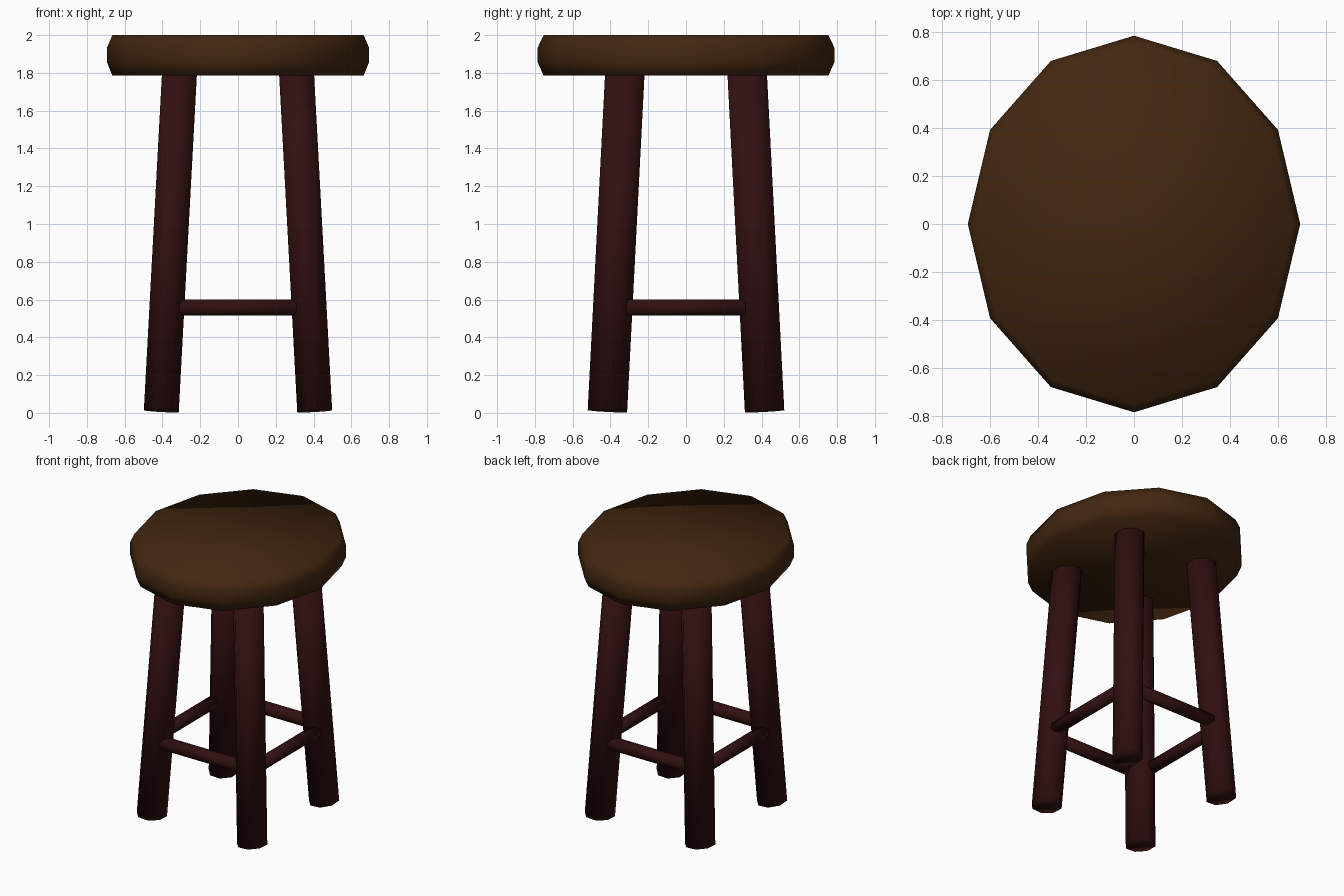
import bpy
import math
from mathutils import Vector, Matrix

cube = bpy.data.objects.get("Cube")
if cube:
    bpy.data.objects.remove(cube, do_unlink=True)


def make_material(name, rgb):
    mat = bpy.data.materials.new(name)
    mat.use_nodes = True
    mat.diffuse_color = (*rgb, 1)
    bsdf = mat.node_tree.nodes["Principled BSDF"]
    bsdf.inputs["Base Color"].default_value = (*rgb, 1)
    bsdf.inputs["Roughness"].default_value = 0.8
    return mat


seat_wood = make_material("brown seat wood", (0.055, 0.020, 0.005))
leg_wood = make_material("dark red wood", (0.032, 0.005, 0.005))


def loft(name, rings, mat):
    """Join equal-sided rings of points into a closed, smooth-shaded solid."""
    n = len(rings[0])
    verts = [p for ring in rings for p in ring]
    faces = [tuple(reversed(range(n))),
             tuple(range(len(verts) - n, len(verts)))]
    for r in range(len(rings) - 1):
        for i in range(n):
            j = (i + 1) % n
            faces.append((r * n + i, r * n + j, (r + 1) * n + j, (r + 1) * n + i))
    mesh = bpy.data.meshes.new(name)
    mesh.from_pydata(verts, [], faces)
    mesh.materials.append(mat)
    mesh.shade_smooth()
    obj = bpy.data.objects.new(name, mesh)
    bpy.context.collection.objects.link(obj)
    return obj


def ellipse(rx, ry, n, offset=0.0):
    angles = [math.tau * (i + offset) / n for i in range(n)]
    return [Vector((rx * math.cos(a), ry * math.sin(a), 0)) for a in angles]


def rod(name, start, end, rx, ry, mat):
    """Eight-sided rod whose ends are square to its axis."""
    start, end = Vector(start), Vector(end)
    turn = Vector((0, 0, 1)).rotation_difference(end - start).to_matrix()
    section = [turn @ p for p in ellipse(rx, ry, 8, 0.5)]
    return loft(name, [[c + p for p in section] for c in (start, end)], mat)


# Oval seat with a bevelled rim
profile = [(1.785, 0.96), (1.855, 1.0), (1.935, 1.0), (2.0, 0.96)]
outline = ellipse(0.693, 0.785, 12)
loft("seat", [[Vector((p.x * s, p.y * s, z)) for p in outline]
              for z, s in profile], seat_wood)

# Four splayed legs, their tops set into the seat
for sx, side in ((1, "left"), (-1, "right")):
    for sy, end in ((-1, "front"), (1, "back")):
        rod(f"{end}_{side}_leg",
            (sx * 0.406, sy * 0.416, 0.01), (sx * 0.306, sy * 0.32, 1.87),
            0.1, 0.113, leg_wood)

# Four rungs, set towards the outer faces of the legs
rung_z, rung_r = 0.557, 0.046
for s, name in ((-1, "front_rung"), (1, "back_rung")):
    rod(name, (-0.31, s * 0.42, rung_z), (0.31, s * 0.42, rung_z),
        rung_r, rung_r, leg_wood)
for s, name in ((1, "left_rung"), (-1, "right_rung")):
    rod(name, (s * 0.41, -0.315, rung_z), (s * 0.41, 0.315, rung_z),
        rung_r, rung_r, leg_wood)
